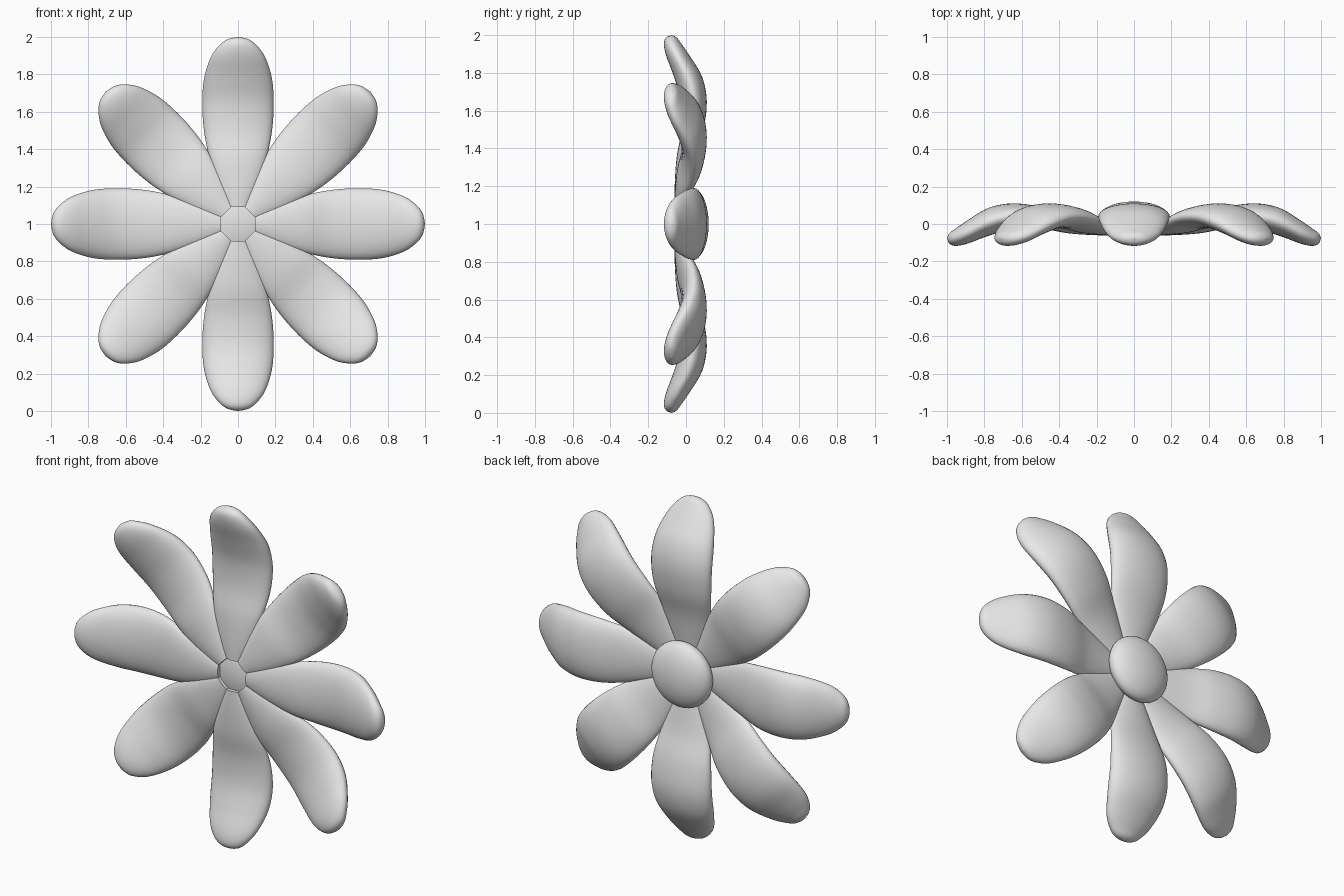
import bpy, bmesh, math
from mathutils import Vector, Matrix

if "Cube" in bpy.data.objects:
    bpy.data.objects.remove(bpy.data.objects["Cube"], do_unlink=True)

grey = bpy.data.materials.new("plain grey")
grey.use_nodes = True
colour = (0.8, 0.8, 0.8, 1)
grey.diffuse_color = colour
grey.node_tree.nodes["Principled BSDF"].inputs["Base Color"].default_value = colour

CENTRE = Vector((0, 0, 1))
PETALS = 8
SIDES = 32
STEPS = 5

# Petal sections: distance from centre, half width, front y, back y
SECTIONS = [Vector(s) for s in (
    (0.09, 0.06, -0.06, 0.0),
    (0.2, 0.105, -0.06, 0.015),
    (0.35, 0.152, -0.05, 0.045),
    (0.5, 0.182, -0.025, 0.092),
    (0.65, 0.191, -0.028, 0.11),
    (0.78, 0.181, -0.064, 0.085),
    (0.89, 0.146, -0.105, 0.02),
    (0.955, 0.1, -0.117, -0.025),
    (0.988, 0.055, -0.104, -0.05),
    (1.0, 0.0, -0.075, -0.075),
)]


def smooth_rows(rows):
    """Catmull-Rom interpolation through the sections."""
    out = []
    for i in range(len(rows) - 1):
        a, b, c = rows[max(i - 1, 0)], rows[i], rows[i + 1]
        d = rows[min(i + 2, len(rows) - 1)]
        for k in range(STEPS):
            t = k / STEPS
            out.append(0.5 * (2 * b + (c - a) * t + (2 * a - 5 * b + 4 * c - d) * t ** 2
                              + (3 * b - a - 3 * c + d) * t ** 3))
    return out


def petal_mesh():
    bm = bmesh.new()
    rings = []
    for r, w, front, back in smooth_rows(SECTIONS):
        mid, half = (front + back) / 2, (back - front) / 2
        ring = []
        for k in range(SIDES):
            a = math.tau * k / SIDES
            ring.append(bm.verts.new((w * math.cos(a), mid + half * math.sin(a), r)))
        rings.append(ring)
    for lower, upper in zip(rings, rings[1:]):
        for k in range(SIDES):
            n = (k + 1) % SIDES
            bm.faces.new((lower[k], lower[n], upper[n], upper[k]))
    # Close the inner end and the rounded tip
    bm.faces.new(rings[0])
    r, _, y, _ = SECTIONS[-1]
    tip = bm.verts.new((0, y, r))
    for k in range(SIDES):
        bm.faces.new((rings[-1][k], rings[-1][(k + 1) % SIDES], tip))
    bmesh.ops.recalc_face_normals(bm, faces=bm.faces)
    mesh = bpy.data.meshes.new("petal")
    bm.to_mesh(mesh)
    bm.free()
    mesh.materials.append(grey)
    return mesh


def smooth(obj):
    bpy.ops.object.select_all(action="DESELECT")
    obj.select_set(True)
    bpy.context.view_layer.objects.active = obj
    bpy.ops.object.shade_smooth_by_angle(angle=math.radians(50))


# Ring of petals
shared = petal_mesh()
for i in range(PETALS):
    petal = bpy.data.objects.new(f"petal_{i + 1}", shared)
    bpy.context.collection.objects.link(petal)
    petal.matrix_world = Matrix.Translation(CENTRE) @ Matrix.Rotation(math.tau * i / PETALS, 4, "Y")
    if i == 0:
        smooth(petal)

# Domed flower centre
bpy.ops.mesh.primitive_uv_sphere_add(segments=48, ring_count=24, radius=1,
                                     location=CENTRE + Vector((0, 0.035, 0)),
                                     rotation=(math.pi / 2, 0, 0))
disc = bpy.context.object
disc.name = "flower_centre"
disc.scale = (0.19, 0.19, 0.085)
disc.data.materials.append(grey)
smooth(disc)
